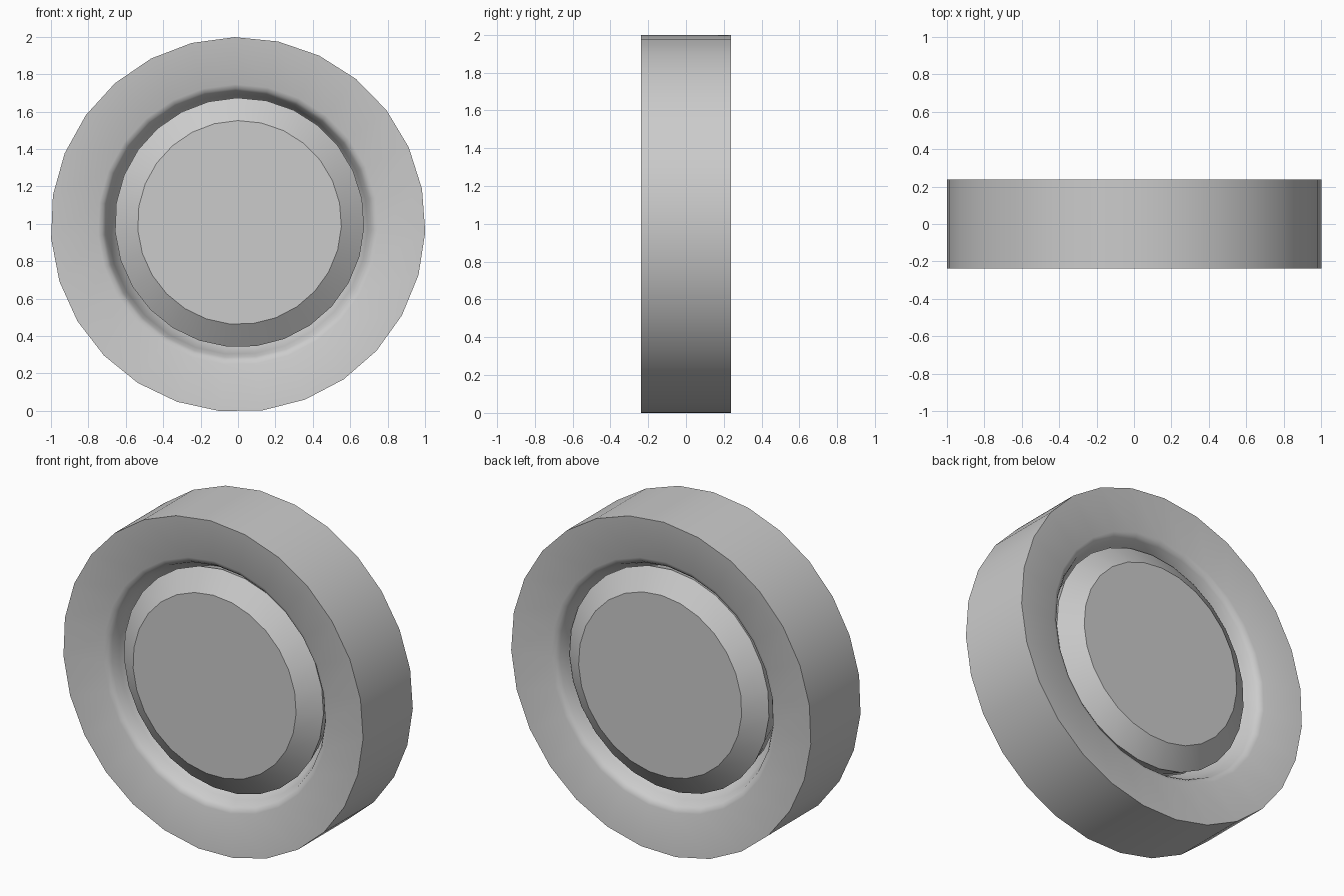
import bpy, bmesh, math

if "Cube" in bpy.data.objects:
    bpy.data.objects.remove(bpy.data.objects["Cube"])

SIDES = 27
START = math.radians(91)

# Half profiles as (radius, depth)
# Tyre: outer rim, slightly dished sidewall, rounded lip, steep inner wall
tyre_half = [(1.002, 0.237), (0.75, 0.213), (0.728, 0.204), (0.713, 0.186),
             (0.695, 0.140), (0.665, 0.06), (0.62, 0.02)]
# Hub: tapered core, chamfer and flat disc
hub_half = [(0.62, 0.01), (0.667, 0.148), (0.545, 0.235)]


def lathe(name, points, cx, cz, caps, smooth):
    """Spin a profile about a y-parallel axis and shade it smooth by angle."""
    bm = bmesh.new()
    rings = []
    for r, y in points:
        ring = []
        for i in range(SIDES):
            a = START + math.tau * i / SIDES
            ring.append(bm.verts.new((cx + r * math.cos(a), y,
                                      cz + r * math.sin(a))))
        rings.append(ring)
    pairs = list(zip(rings, rings[1:]))
    if caps:
        bm.faces.new(rings[0])
        bm.faces.new(rings[-1])
    else:
        pairs.append((rings[-1], rings[0]))
    for a, b in pairs:
        for i in range(SIDES):
            j = (i + 1) % SIDES
            bm.faces.new((a[i], a[j], b[j], b[i]))
    bmesh.ops.recalc_face_normals(bm, faces=bm.faces)
    mesh = bpy.data.meshes.new(name)
    bm.to_mesh(mesh)
    bm.free()
    obj = bpy.data.objects.new(name, mesh)
    bpy.context.collection.objects.link(obj)
    bpy.ops.object.select_all(action='DESELECT')
    bpy.context.view_layer.objects.active = obj
    obj.select_set(True)
    bpy.ops.object.shade_smooth_by_angle(angle=math.radians(smooth))
    return obj


def mirrored(half):
    """Front half (negative y) followed by the back half."""
    return [(r, -d) for r, d in reversed(half)] + half


# Tyre ring
lathe("tyre", mirrored(tyre_half), 0.0, 0.996, False, 45)
# Hub, sitting very slightly off the tyre's centre
lathe("hub", mirrored(hub_half), 0.008, 1.007, True, 32)
